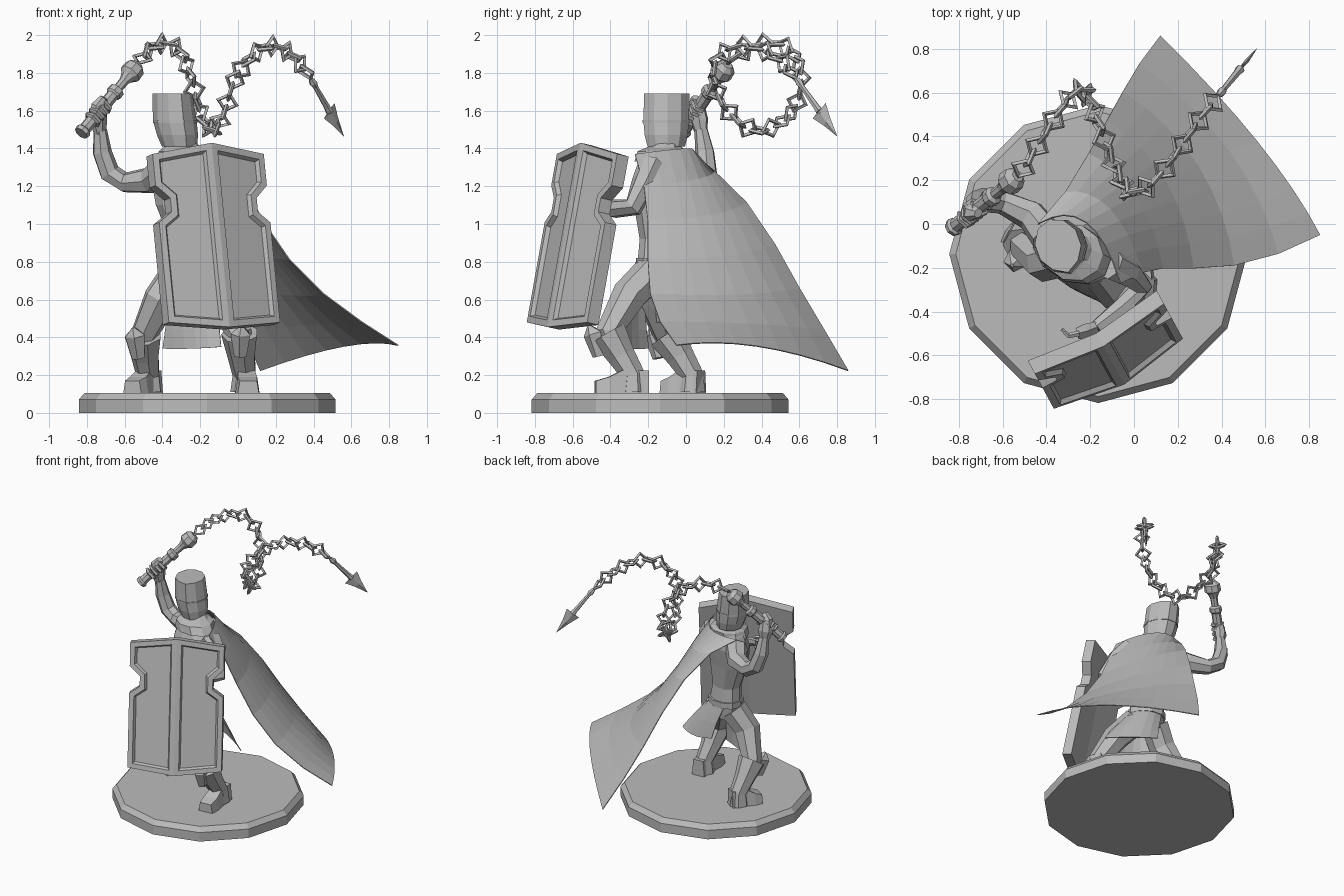
import bpy, bmesh, math
from mathutils import Vector as V, Matrix

if "Cube" in bpy.data.objects:
    bpy.data.objects.remove(bpy.data.objects["Cube"])

grey = bpy.data.materials.new("plain_grey")
grey.use_nodes = True
tone = (0.5, 0.5, 0.5, 1)
grey.diffuse_color = tone
grey.node_tree.nodes["Principled BSDF"].inputs["Base Color"].default_value = tone


def finish(name, bm, closed=True):
    if closed:
        bmesh.ops.recalc_face_normals(bm, faces=bm.faces)
    mesh = bpy.data.meshes.new(name)
    bm.to_mesh(mesh)
    bm.free()
    mesh.materials.append(grey)
    ob = bpy.data.objects.new(name, mesh)
    bpy.context.collection.objects.link(ob)
    return ob


def loft(name, rings, cap=True):
    bm = bmesh.new()
    rows = [[bm.verts.new(p) for p in r] for r in rings]
    n = len(rows[0])
    for a, b in zip(rows, rows[1:]):
        for i in range(n):
            j = (i + 1) % n
            bm.faces.new((a[i], a[j], b[j], b[i]))
    if cap:
        bm.faces.new(rows[0])
        bm.faces.new(rows[-1])
    return finish(name, bm)


def ring(c, u, v, n):
    steps = [math.tau * i / n for i in range(n)]
    return [V(c) + u * math.cos(a) + v * math.sin(a) for a in steps]


def stack(name, levels, yaw, n, ridge=1.0):
    """Upright body of ellipses: x, y, z, half width, half depth."""
    t = math.radians(yaw)
    side, fwd = V((math.cos(t), math.sin(t), 0)), V((math.sin(t), -math.cos(t), 0))
    rings = []
    for x, y, z, w, d in levels:
        r = ring((x, y, z), fwd * d, side * w, n)
        r[0] += fwd * d * (ridge - 1)
        rings.append(r)
    return loft(name, rings)


def tube(name, pts, radii, n=7, flat=1.0):
    pts = [V(p) for p in pts]
    rings, u = [], None
    for i, p in enumerate(pts):
        t = (pts[min(i + 1, len(pts) - 1)] - pts[max(i - 1, 0)]).normalized()
        u = t.orthogonal() if u is None else u - t * u.dot(t)
        u.normalize()
        rings.append(ring(p, u * radii[i], t.cross(u) * radii[i] * flat, n))
    return loft(name, rings)


def curve_at(pts, s):
    """Smooth point on a path, s from 0 to 1."""
    pts = [V(p) for p in pts]
    f = s * (len(pts) - 1)
    i = min(int(f), len(pts) - 2)
    t = f - i
    b, c = pts[i], pts[i + 1]
    a = pts[i - 1] if i else b * 2 - c
    d = pts[i + 2] if i + 2 < len(pts) else c * 2 - b
    return (b * 2 + (c - a) * t + (a * 2 - b * 5 + c * 4 - d) * t**2
            + (b * 3 - a - c * 3 + d) * t**3) / 2


# Twelve-sided base with chamfered rim
stack("base", [(-.163, -.137, z, r, r) for z, r in ((0, .68), (.07, .68), (.105, .65))], 0, 12)

# Folded shield with raised frame
bm = bmesh.new()
edge = [(.335, .445), (.335, .275), (.26, .205), (.26, .13), (.335, .075), (.335, -.465)]
spine = [bm.verts.new((0, 0, .495)), bm.verts.new((0, 0, -.5))]
fronts = []
for s in (-1, 1):
    rim = [bm.verts.new((s * u, abs(u) * .15, v)) for u, v in edge]
    loop = [spine[0]] + rim + [spine[1]]
    fronts.append(bm.faces.new(loop if s < 0 else loop[::-1]))
back = bmesh.ops.extrude_face_region(bm, geom=fronts, use_keep_orig=True)["geom"]
bmesh.ops.translate(bm, vec=(0, .07, 0), verts=[g for g in back if isinstance(g, bmesh.types.BMVert)])
bmesh.ops.recalc_face_normals(bm, faces=bm.faces)
fronts = [f for f in bm.faces if len(f.verts) == 8 and f.normal.y < -.5]
bmesh.ops.inset_individual(bm, faces=fronts, thickness=.035, use_even_offset=True)
bmesh.ops.inset_individual(bm, faces=fronts, thickness=.012, depth=-.022, use_even_offset=True)
shield = finish("shield", bm, False)
shield.matrix_world = (Matrix.Translation((-.092, -.645, .945)) @ Matrix.Rotation(math.radians(28.5), 4, "Z")
                       @ Matrix.Rotation(math.radians(-11.5), 4, "X"))

# Torso, belt, neck and collar
stack("torso", [(-.24, -.15, .68, .12, .09), (-.24, -.15, .80, .13, .105), (-.25, -.15, .92, .115, .095),
                (-.27, -.15, 1.1, .17, .12), (-.27, -.135, 1.25, .2, .13), (-.28, -.12, 1.35, .15, .105),
                (-.3, -.1, 1.44, .07, .07)], -20, 10)
stack("belt", [(-.24, -.15, .775, .14, .115), (-.24, -.15, .82, .14, .115)], -20, 10)
stack("collar", [(-.27, -.14, 1.33, .17, .13), (-.28, -.13, 1.385, .14, .13),
                 (-.3, -.11, 1.41, .09, .09)], -20, 10)

# Great helm with nose ridge and brow band
helm = [(-.31, -.1, 1.41, .092, .1), (-.32, -.1, 1.47, .108, .115), (-.335, -.1, 1.55, .115, .122),
        (-.347, -.095, 1.69, .104, .122)]
stack("helmet", helm, 20, 10, 1.1)
stack("helmet_band", [(-.332, -.1, z, .117, .125) for z in (1.535, 1.55)], 20, 10, 1.1)


# Legs, boots and feet
def leg(side, hip, thigh, knee, shin, ankle, heel, toe):
    tube(side + "_thigh", [hip, thigh, knee, shin], [.1, .095, .072, .06])
    k, a = V(knee), V(ankle)
    h, t = V(heel), V(toe)
    d = (t - h).normalized()
    up = V((0, 0, 1))
    tube(side + "_boot", [k, V(shin), a, (a.x, a.y, .11)], [.1, .076, .064, .076])
    w = d.cross(up) * .056
    rings = []
    for f, top, grow in ((0, .12, .9), (.5, .12, 1), (.75, .085, 1.15), (1, .065, 1)):
        p = h.lerp(t, f)
        rings.append([p - w * grow, p + w * grow, p + w * grow * .8 + up * top, p - w * grow * .8 + up * top])
    loft(side + "_foot", rings)
    tube(side + "_knee_guard", [k + d * .05 - up * .12, k + d * .08, k + d * .105 + up * .04], [.035, .055, .01], 5)


leg("left", (-.17, -.18, .74), (-.08, -.3, .62), (.01, -.41, .42), (.02, -.34, .3), (.035, -.28, .2),
    (.035, -.2, .105), (.055, -.48, .105))
leg("right", (-.31, -.14, .74), (-.41, -.17, .6), (-.5, -.1, .41), (-.49, -.03, .3), (-.475, .03, .2),
    (-.44, .08, .105), (-.56, -.11, .105))


# Hanging cloths and cape
def cloth(name, left, mid, right, cols, rows):
    bm = bmesh.new()
    grid = []
    for r in range(rows + 1):
        a, b, c = (curve_at(p, r / rows) for p in (left, mid, right))
        line = []
        for k in range(cols + 1):
            t = k / cols
            p = a * (1 - t) * (1 - 2 * t) + b * 4 * t * (1 - t) + c * t * (2 * t - 1)
            line.append(bm.verts.new(p))
        grid.append(line)
    for a, b in zip(grid, grid[1:]):
        for k in range(cols):
            bm.faces.new((a[k], a[k + 1], b[k + 1], b[k]))
    ob = finish(name, bm)
    ob.modifiers.new("thickness", "SOLIDIFY").thickness = .006


cloth("cape",
      [(-.06, -.27, 1.37), (.06, -.215, 1.17), (.18, -.2, .94), (.38, -.2, .7), (.62, -.15, .51), (.85, -.05, .36)],
      [(-.22, .01, 1.4), (-.085, .08, 1.205), (.06, .155, .965), (.235, .235, .7), (.41, .32, .5), (.565, .375, .355)],
      [(-.44, .0, 1.37), (-.29, .18, 1.26), (-.17, .39, 1.03), (-.08, .55, .75), (.01, .71, .48), (.12, .86, .225)],
      8, 6)
cloth("front_cloth", [(-.33, -.2, .8), (-.37, -.22, .55), (-.4, -.2, .34)],
      [(-.26, -.26, .8), (-.27, -.3, .55), (-.25, -.31, .34)],
      [(-.15, -.26, .8), (-.11, -.34, .55), (-.09, -.38, .35)], 5, 4)
cloth("rear_cloth", [(-.12, -.16, .8), (.03, -.16, .62), (.14, -.155, .48)],
      [(-.18, -.07, .8), (-.1, -.05, .64), (-.04, -.04, .5)],
      [(-.3, -.05, .8), (-.25, -.02, .66), (-.22, .0, .54)], 5, 4)

# Left arm braced behind the shield
tube("left_arm", [(-.11, -.18, 1.31), (-.03, -.22, 1.22), (.03, -.28, 1.09), (-.05, -.38, 1.08), (-.17, -.47, 1.1)],
     [.075, .068, .055, .05, .034])
tube("left_hand", [(-.17, -.47, 1.1), (-.22, -.49, 1.11), (-.26, -.5, 1.11)], [.035, .048, .035], 6, .6)
for i in range(4):
    z = 1.07 + i * .027
    tube("left_finger", [(-.25, -.5, z), (-.3, -.51, z + .005), (-.33, -.48, z + .01)], [.014, .013, .008], 5)

# Raised right arm and fist
tube("right_arm", [(-.4, -.05, 1.28), (-.47, .04, 1.23), (-.6, .1, 1.22), (-.68, .11, 1.27), (-.72, .1, 1.38),
                   (-.73, .08, 1.5)], [.08, .072, .055, .057, .052, .036])
tube("right_hand", [(-.73, .08, 1.48), (-.74, .07, 1.55), (-.735, .055, 1.63), (-.71, .05, 1.67)],
     [.036, .054, .048, .025], 7, .8)

# Flail handle with turned collar and cup, gripped by fingers
start, end = V((-.83, -.02, 1.48)), V((-.53, .22, 1.845))
axis = (end - start).normalized()
profile = [(0, .04), (.04, .044), (.06, .033), (.55, .034), (.57, .044), (.63, .044), (.65, .025), (.76, .027),
           (.82, .04), (.86, .06), (.95, .056), (1, .03)]
tube("flail_handle", [start.lerp(end, f) for f, r in profile], [r for f, r in profile], 8)
u = axis.cross(V((0, 0, 1))).normalized()
v = u.cross(axis)
for i in range(4):
    c = start.lerp(end, .2 + i * .065)
    arc = [c + (u * math.cos(a) + v * math.sin(a)) * .04 for a in (-1.5, -.4, .7, 1.8, 2.9)]
    tube("right_finger", arc, [.014, .015, .015, .013, .008], 5)

# Chain of square links along a looping path
path = [(-.52, .23, 1.86), (-.44, .36, 1.945), (-.33, .53, 1.94), (-.25, .61, 1.78), (-.2, .56, 1.59),
        (-.135, .38, 1.49), (-.07, .22, 1.6), (-.015, .14, 1.77), (.085, .19, 1.9), (.19, .32, 1.945),
        (.3, .48, 1.88), (.385, .585, 1.77)]
fine = [curve_at(path, i / 400) for i in range(401)]
spots, run = [fine[0]], 0
for a, b in zip(fine, fine[1:]):
    run += (b - a).length
    if run > .066:
        spots.append(b)
        run = 0
link_rings = []
for i in range(4):
    a = math.tau * i / 4
    out = V((math.cos(a), math.sin(a), 0))
    link_rings.append(ring(out * .05, out * .013, V((0, 0, .011)), 4))
link_mesh = loft("chain_link", link_rings + link_rings[:1], cap=False)
proto = link_mesh.data
bpy.data.objects.remove(link_mesh)
for i, (a, b) in enumerate(zip(spots, spots[1:])):
    t = (b - a).normalized()
    s = t.cross(V((.3, .2, 1))).normalized()
    n = t.cross(s)
    if i % 2:
        s, n = n, -s
    link = bpy.data.objects.new("chain_link", proto)
    bpy.context.collection.objects.link(link)
    link.matrix_world = Matrix.Translation((a + b) / 2) @ Matrix((t, s, n)).transposed().to_4x4()

# Barbed dart at the end of the chain, its blade upright
root, tip = V((.385, .585, 1.77)), V((.56, .8, 1.465))
d = (tip - root).normalized()
thin = d.cross(V((0, 0, 1))).normalized()
wide = thin.cross(d)
shape = [(0, .012), (.08, .022), (.15, .014), (.5, .018), (.57, .022)]
tube("dart_shaft", [root.lerp(tip, f) for f, r in shape], [r for f, r in shape], 6)
loft("dart_head", [ring(root.lerp(tip, f), wide * w, thin * h, 4)
                   for f, w, h in ((.6, .015, .01), (.56, .06, .006), (.75, .03, .01), (1, .001, .001))])
